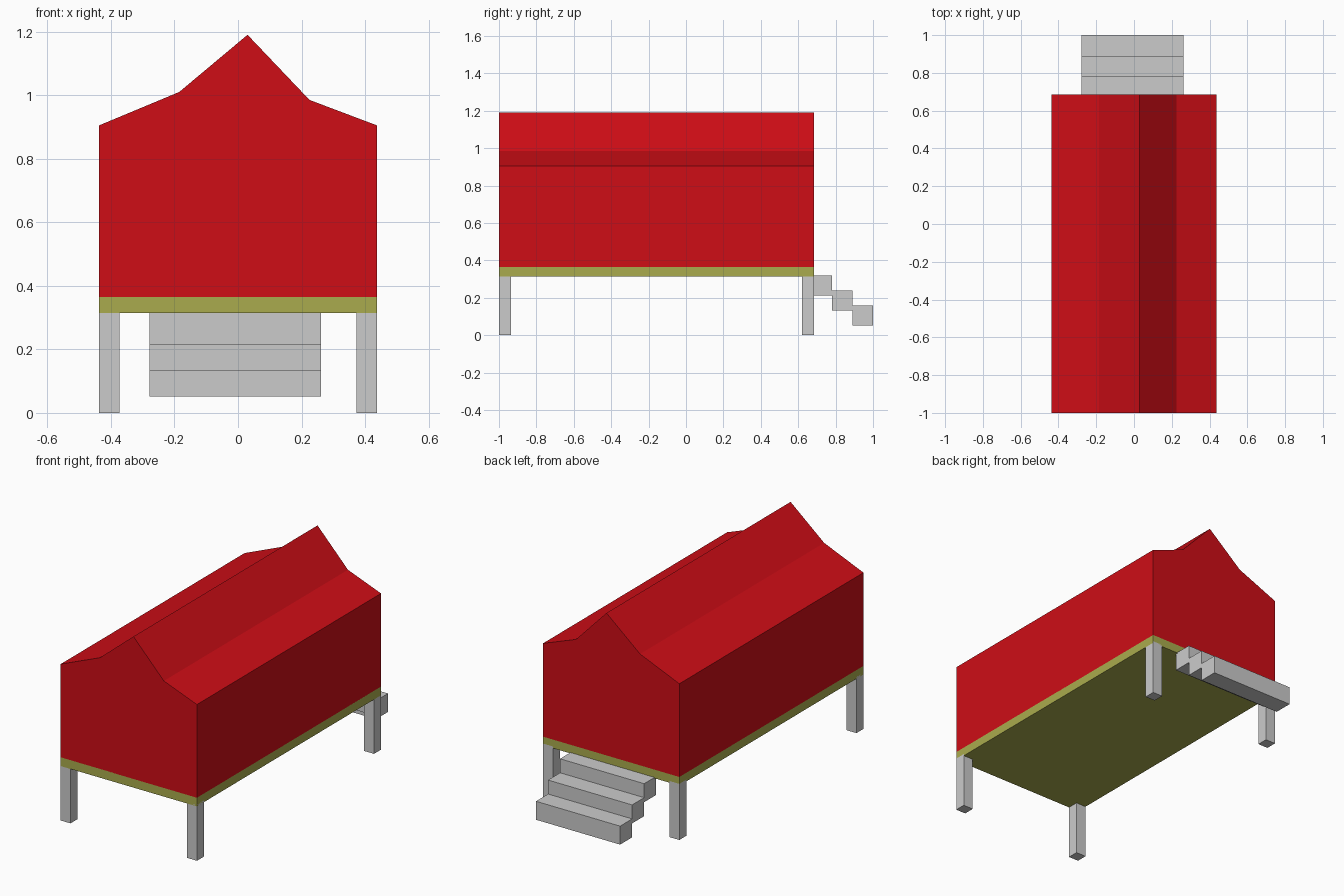
import bpy, bmesh

if "Cube" in bpy.data.objects:
    bpy.data.objects.remove(bpy.data.objects["Cube"])


def material(name, color):
    m = bpy.data.materials.new(name)
    m.diffuse_color = color
    m.use_nodes = True
    m.node_tree.nodes["Principled BSDF"].inputs["Base Color"].default_value = m.diffuse_color
    return m


def finish(name, bm, mat=None):
    bmesh.ops.recalc_face_normals(bm, faces=bm.faces)
    mesh = bpy.data.meshes.new(name)
    bm.to_mesh(mesh)
    bm.free()
    if mat:
        mesh.materials.append(mat)
    ob = bpy.data.objects.new(name, mesh)
    bpy.context.collection.objects.link(ob)
    return ob


def prism(name, profile, y0, y1, mat=None):
    """Extrude an x-z profile along y."""
    bm = bmesh.new()
    face = bm.faces.new([bm.verts.new((x, y0, z)) for x, z in profile])
    ext = bmesh.ops.extrude_face_region(bm, geom=[face])
    verts = [g for g in ext["geom"] if isinstance(g, bmesh.types.BMVert)]
    bmesh.ops.translate(bm, verts=verts, vec=(0, y1 - y0, 0))
    return finish(name, bm, mat)


def box(name, x, y, z, mat=None):
    profile = [(x[0], z[0]), (x[1], z[0]), (x[1], z[1]), (x[0], z[1])]
    return prism(name, profile, y[0], y[1], mat)


red = material("red_paint", (0.62, 0.004, 0.008, 1))
olive = material("olive_trim", (0.40, 0.41, 0.075, 1))

W, FRONT, BACK = 0.437, -1.0, 0.685

# House body with its kinked gable roof
prism("house_body",
      [(-W, 0.365), (W, 0.365), (W, 0.905), (0.225, 0.985),
       (0.03, 1.19), (-0.185, 1.01), (-W, 0.905)],
      FRONT, BACK, red)

# Floor slab
box("floor", (-W, W), (FRONT, BACK), (0.315, 0.366), olive)

# Four corner legs, tops sunk into the floor
leg = 0.064
for end, y0 in (("front", FRONT), ("back", BACK - leg)):
    for side, x0 in (("left", -W), ("right", W - leg)):
        box(f"{end}_{side}_leg", (x0, x0 + leg), (y0, y0 + leg), (0, 0.325))

# Three steps descending behind the house
for i in range(3):
    y1 = 0.78 + 0.11 * i
    top = 0.32 - 0.081 * i
    box(f"step_{i + 1}", (-0.278, 0.261), (y1 - 0.11, y1), (top - 0.107, top))
